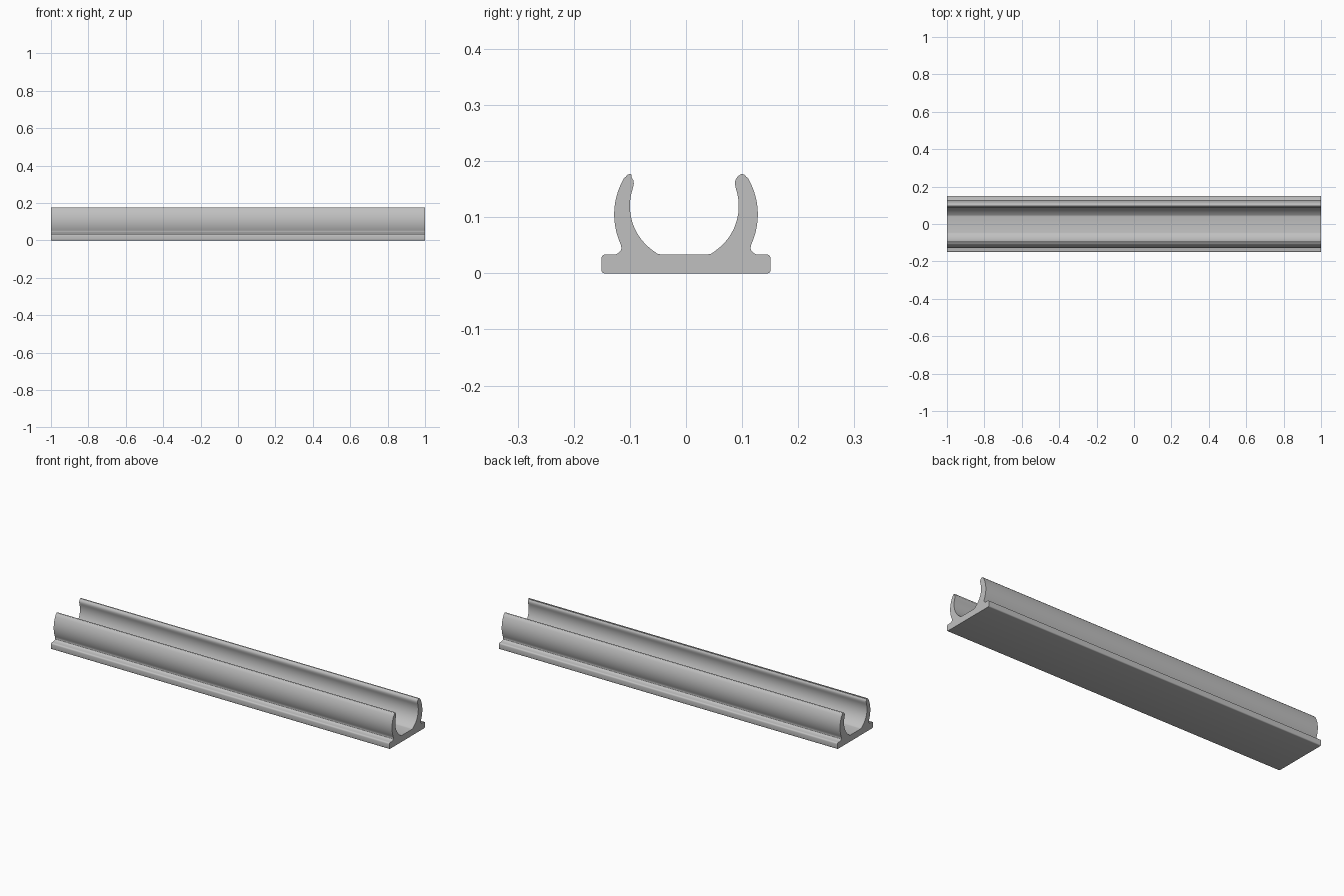
import bpy, bmesh, math

if "Cube" in bpy.data.objects:
    bpy.data.objects.remove(bpy.data.objects["Cube"])

SHIFT = -0.003   # the channel bore sits slightly off centre


def arc(cy, cz, r, a0, a1, n):
    """Points on an arc, angles in degrees."""
    return [(cy + r * math.cos(math.radians(a0 + (a1 - a0) * i / n)),
             cz + r * math.sin(math.radians(a0 + (a1 - a0) * i / n))) for i in range(n + 1)]


def half(side):
    """One half of the section, from bottom edge around to the channel floor."""
    outer = arc(0.145, 0.006, 0.006, -90, 0, 4)            # foot, lower corner
    outer += arc(0.143, 0.026, 0.008, 0, 90, 4)            # foot, upper corner
    outer += [(0.125, 0.034), (0.121, 0.036), (0.116, 0.041), (0.115, 0.045)]
    outer += arc(0, 0.105, 0.128, -25, 30, 14)             # outer wall
    outer += [(0.107, 0.1725), (0.104, 0.176), (0.101, 0.177), (0.097, 0.1765)]
    inner = [(0.0945, 0.172), (0.091, 0.166), (0.090, 0.160)]
    inner += arc(0, 0.12, 0.097, 19, -52, 16)              # channel bore
    inner += [(0.053, 0.0385), (0.048, 0.035), (0.043, 0.034)]
    # keep the foot corner exactly at the outer width
    pts = [(min(y, 0.151) * side, z) for y, z in outer]
    return pts + [(y * side + SHIFT, z) for y, z in inner]


section = half(1) + half(-1)[::-1]

# Rail: section extruded along its length
bm = bmesh.new()
end = bm.faces.new([bm.verts.new((-1, y, z)) for y, z in section])
res = bmesh.ops.extrude_face_region(bm, geom=[end], use_keep_orig=True)
bmesh.ops.translate(bm, vec=(2, 0, 0),
                    verts=[g for g in res["geom"] if isinstance(g, bmesh.types.BMVert)])
bmesh.ops.recalc_face_normals(bm, faces=bm.faces)
mesh = bpy.data.meshes.new("channel_rail")
bm.to_mesh(mesh)
bm.free()

rail = bpy.data.objects.new("channel_rail", mesh)
bpy.context.collection.objects.link(rail)
grey = bpy.data.materials.new("light_grey")
grey.diffuse_color = (0.53, 0.53, 0.53, 1)
grey.use_nodes = True
grey.node_tree.nodes["Principled BSDF"].inputs["Base Color"].default_value = grey.diffuse_color
mesh.materials.append(grey)

bpy.context.view_layer.objects.active = rail
rail.select_set(True)
bpy.ops.object.shade_smooth_by_angle(angle=math.radians(30))
